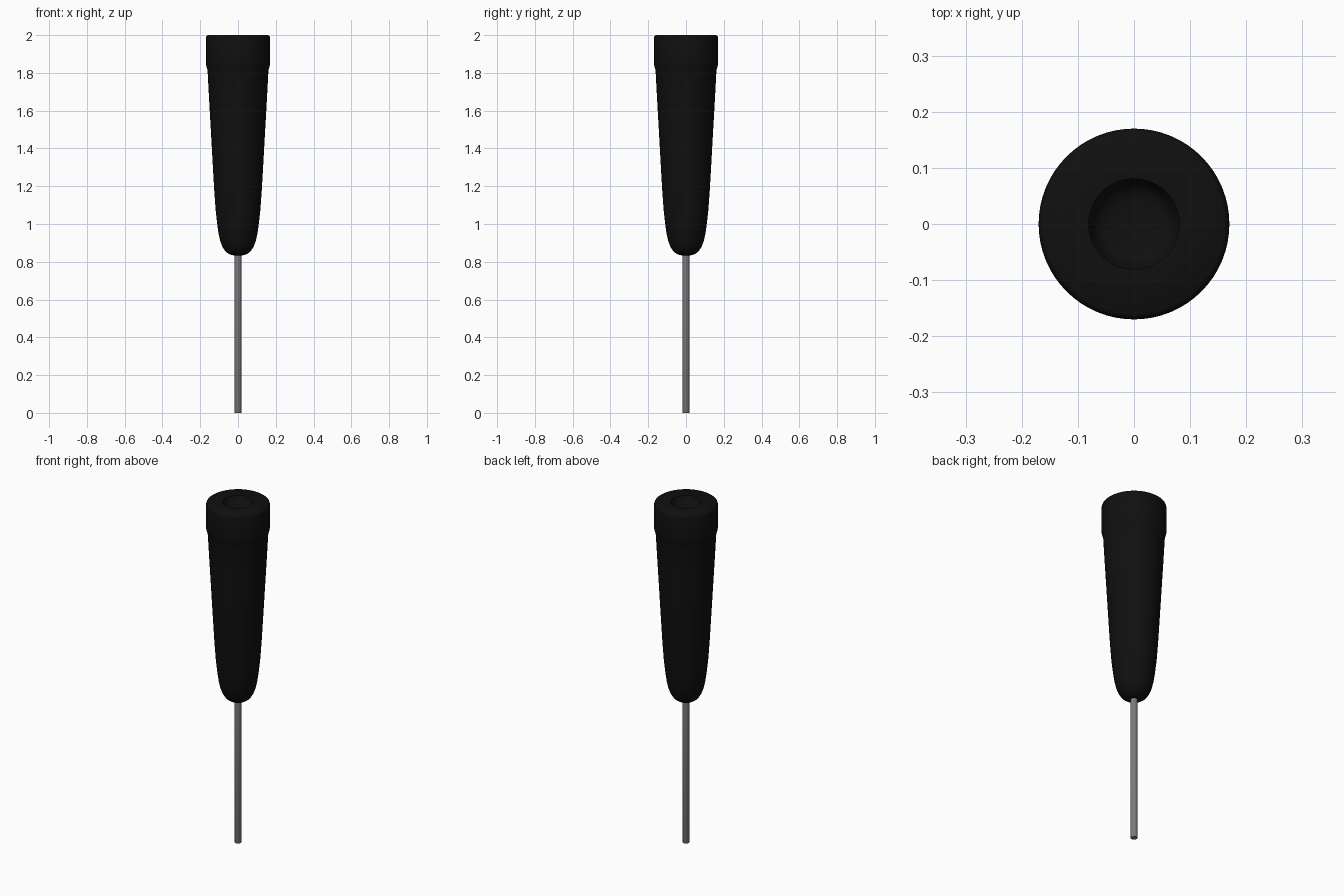
import bpy, bmesh, math

if "Cube" in bpy.data.objects:
    bpy.data.objects.remove(bpy.data.objects["Cube"])


def lathe(name, profile, segments, angle):
    """Spin an (r, z) profile, starting and ending on the axis, around z."""
    bm = bmesh.new()
    verts = [bm.verts.new((r, 0, z)) for r, z in profile]
    edges = [bm.edges.new(pair) for pair in zip(verts, verts[1:])]
    bmesh.ops.spin(bm, geom=verts + edges, cent=(0, 0, 0), axis=(0, 0, 1),
                   angle=2 * math.pi, steps=segments)
    bmesh.ops.remove_doubles(bm, verts=bm.verts, dist=1e-5)
    bmesh.ops.recalc_face_normals(bm, faces=bm.faces)
    mesh = bpy.data.meshes.new(name)
    bm.to_mesh(mesh)
    bm.free()
    obj = bpy.data.objects.new(name, mesh)
    bpy.context.collection.objects.link(obj)
    bpy.ops.object.select_all(action='DESELECT')
    obj.select_set(True)
    bpy.context.view_layer.objects.active = obj
    bpy.ops.object.shade_smooth_by_angle(angle=math.radians(angle))
    return obj


# Handle: rounded nose, long taper, collar and a shallow dished recess on top
handle = lathe("handle", [
    (0, 0.832), (0.02, 0.833), (0.045, 0.839), (0.067, 0.855), (0.083, 0.88),
    (0.094, 0.91), (0.103, 0.95), (0.110, 1.0), (0.118, 1.07), (0.126, 1.18),
    (0.134, 1.32), (0.144, 1.50), (0.153, 1.66), (0.161, 1.81),
    (0.163, 1.822), (0.168, 1.838), (0.170, 1.85), (0.170, 1.985),
    (0.167, 1.995), (0.160, 2.0), (0.081, 2.0), (0.077, 1.992),
    (0.070, 1.975), (0.060, 1.966), (0.045, 1.962), (0, 1.96)], 64, 50)
black = bpy.data.materials.new("black_plastic")
black.diffuse_color = (0.005, 0.005, 0.005, 1)
black.use_nodes = True
black.node_tree.nodes["Principled BSDF"].inputs["Base Color"].default_value = black.diffuse_color
handle.data.materials.append(black)

# Shank: thin metal rod running up into the handle
shank = lathe("shank", [(0, 0), (0.0175, 0), (0.019, 0.003), (0.019, 0.86), (0, 0.86)], 24, 30)
steel = bpy.data.materials.new("steel")
steel.diffuse_color = (0.2, 0.2, 0.2, 1)
steel.use_nodes = True
steel.node_tree.nodes["Principled BSDF"].inputs["Base Color"].default_value = steel.diffuse_color
shank.data.materials.append(steel)
